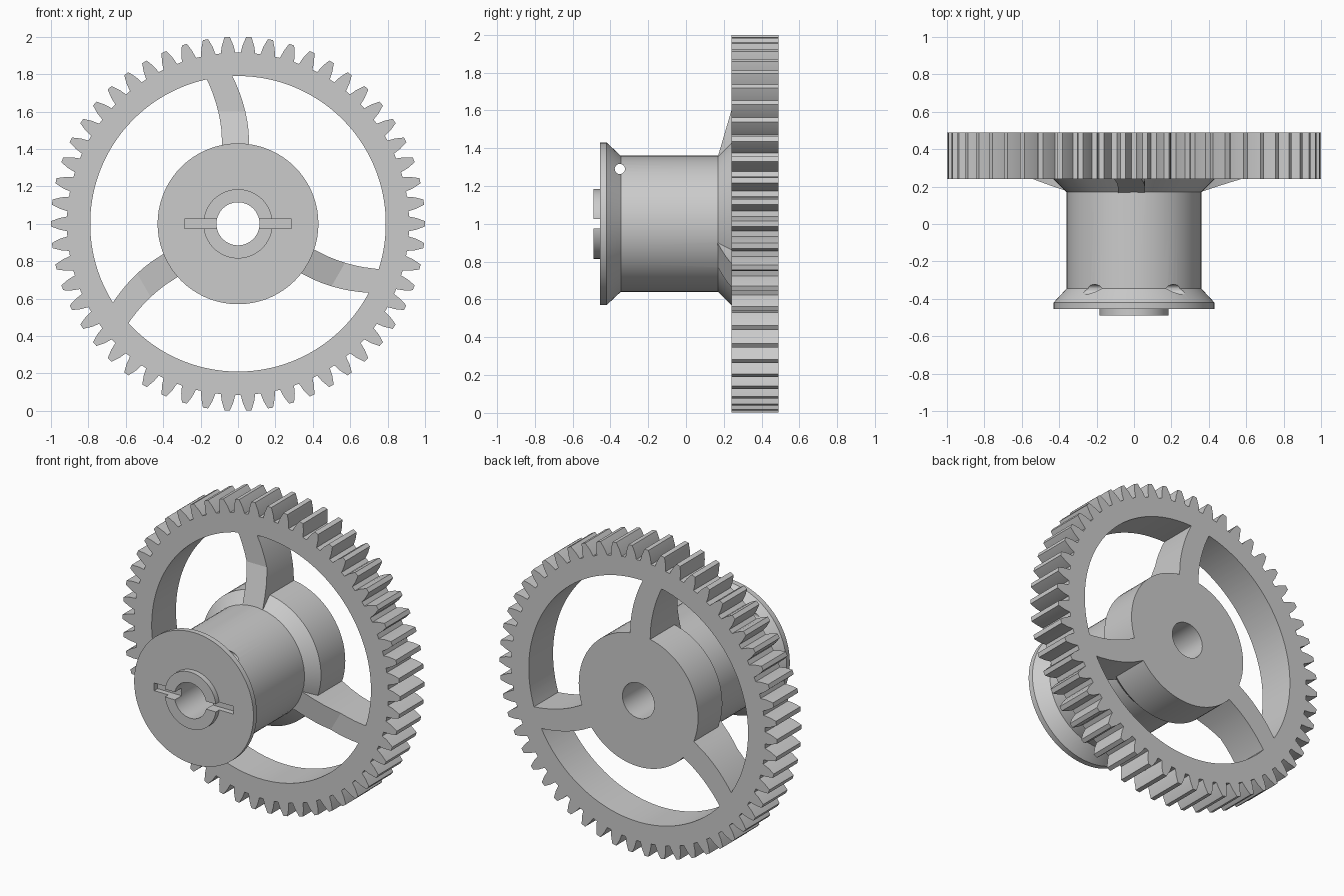
import bpy, bmesh, math
from mathutils import Matrix

if "Cube" in bpy.data.objects:
    bpy.data.objects.remove(bpy.data.objects["Cube"])

CZ = 1.0              # height of the wheel axis
Y0, Y1 = 0.24, 0.49   # gear front and back


def loft(name, loops, close=False):
    """Skin equal-length vertex loops; cap the ends or close into a ring."""
    bm = bmesh.new()
    rows = [[bm.verts.new(p) for p in loop] for loop in loops]
    n, m = len(rows), len(rows[0])
    for i in range(n if close else n - 1):
        a, b = rows[i], rows[(i + 1) % n]
        for j in range(m):
            k = (j + 1) % m
            bm.faces.new((a[j], a[k], b[k], b[j]))
    if not close:
        bm.faces.new(rows[0])
        bm.faces.new(rows[-1])
    bmesh.ops.recalc_face_normals(bm, faces=bm.faces)
    me = bpy.data.meshes.new(name)
    bm.to_mesh(me)
    bm.free()
    ob = bpy.data.objects.new(name, me)
    bpy.context.collection.objects.link(ob)
    return ob


def polar(r, a, y):
    return (r * math.cos(a), y, CZ + r * math.sin(a))


def boolean(target, other, op):
    bpy.context.view_layer.objects.active = target
    mod = target.modifiers.new(op, 'BOOLEAN')
    mod.operation, mod.solver, mod.object = op, 'EXACT', other
    bpy.ops.object.modifier_apply(modifier=mod.name)
    bpy.data.objects.remove(other)


# Spool: boss, flange, drum and hub turned around the bore
profile = [(0.115, -0.49), (0.185, -0.49), (0.185, -0.455), (0.43, -0.455),
           (0.43, -0.42), (0.36, -0.345), (0.36, 0.17), (0.43, Y0),
           (0.43, Y1), (0.115, Y1)]
SEG = 72
wheel = loft("geared_spool", [[polar(r, math.tau * i / SEG, y) for r, y in profile]
                              for i in range(SEG)], close=True)

# Slot across the boss and flange
bpy.ops.mesh.primitive_cube_add(size=1, location=(0, -0.47, CZ))
slot = bpy.context.object
slot.scale = (0.57, 0.1, 0.05)
boolean(wheel, slot, 'DIFFERENCE')

# Cord hole through the drum beside the flange
bpy.ops.mesh.primitive_cylinder_add(vertices=24, radius=0.027, depth=2,
                                    location=(0, -0.35, CZ + 0.29),
                                    rotation=(0, math.pi / 2, 0))
boolean(wheel, bpy.context.object, 'DIFFERENCE')

# Toothed rim
TEETH = 54
tooth = [(0.915, -0.039), (0.955, -0.031), (1.0, -0.014),
         (1.0, 0.014), (0.955, 0.031), (0.915, 0.039)]
sections = []
for t in range(TEETH):
    for r, half in tooth:
        a = math.tau * t / TEETH + half / r
        sections.append([polar(r, a, Y0), polar(r, a, Y1),
                         polar(0.79, a, Y1), polar(0.79, a, Y0)])
rim = loft("toothed_rim", sections, close=True)

# Three curved spokes, thickened toward the drum
heights = [0.3, 0.425, 0.5, 0.55, 0.6, 0.65, 0.7, 0.75, 0.82]
rows = []
for h in heights:
    x = 0.06 - 0.675 * max(0, h - 0.425) ** 2
    front = Y0 - 0.07 * max(0, 0.6 - h) / 0.24
    rows.append([(x - 0.145, front, h), (x, front, h),
                 (x, Y1, h), (x - 0.145, Y1, h)])
for i in range(3):
    spoke = loft("spoke", rows)
    spoke.data.transform(Matrix.Translation((0, 0, CZ)) @
                         Matrix.Rotation(i * math.tau / 3, 4, 'Y'))
    boolean(wheel, spoke, 'UNION')
boolean(wheel, rim, 'UNION')

bpy.ops.object.select_all(action='DESELECT')
wheel.select_set(True)
bpy.context.view_layer.objects.active = wheel
bpy.ops.object.shade_smooth_by_angle(angle=math.radians(12))
